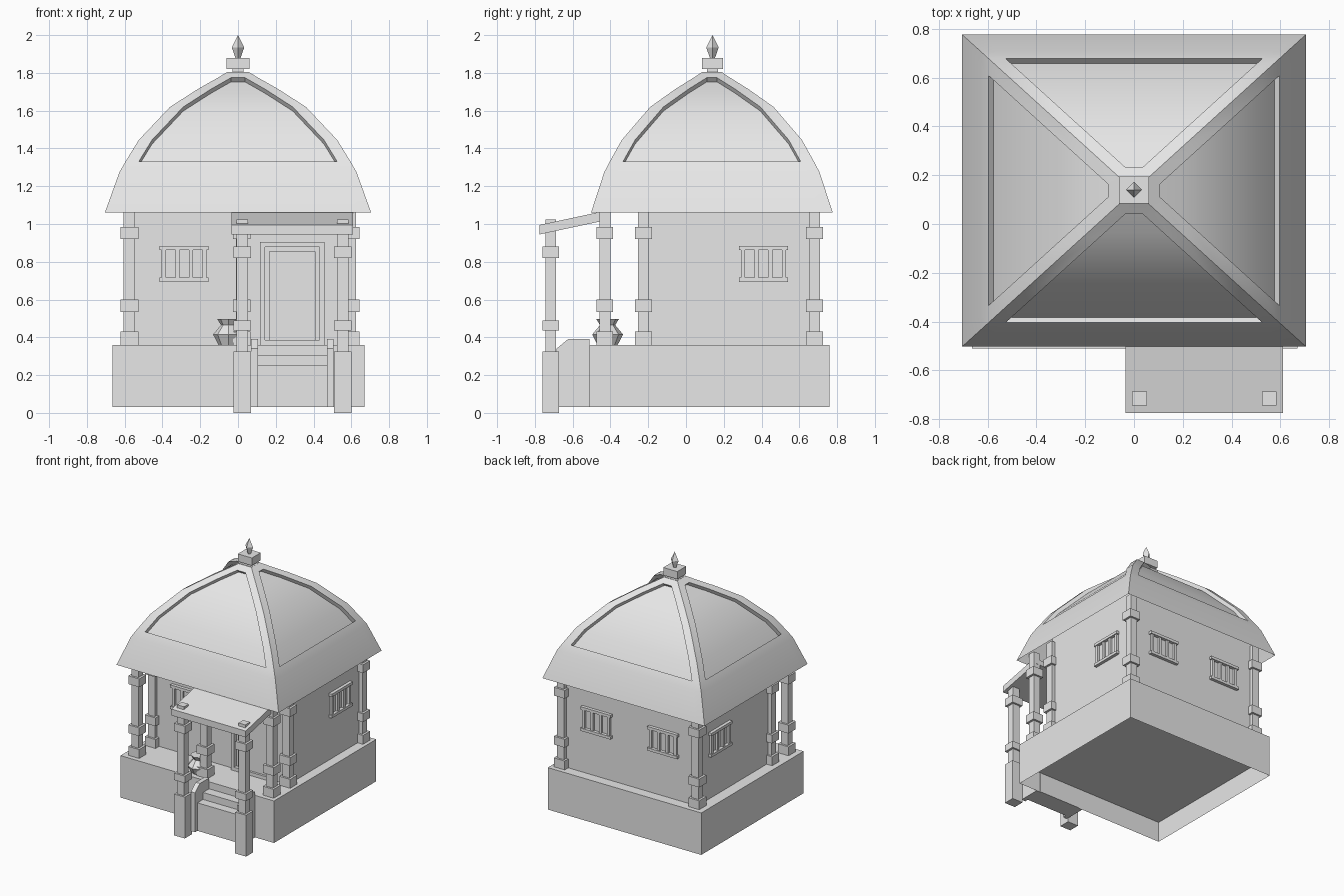
import bpy, bmesh, math
from mathutils import Vector, Matrix

default_cube = bpy.data.objects.get("Cube")
if default_cube:
    bpy.data.objects.remove(default_cube, do_unlink=True)

# One plain stone colour
stone = bpy.data.materials.new("pale_grey_stone")
stone.use_nodes = True
colour = (0.8, 0.8, 0.8, 1)
stone.diffuse_color = colour
stone.node_tree.nodes["Principled BSDF"].inputs["Base Color"].default_value = colour


def finish(name, bm, smooth=False, recalc=True):
    if recalc:
        bmesh.ops.recalc_face_normals(bm, faces=bm.faces)
    mesh = bpy.data.meshes.new(name)
    bm.to_mesh(mesh)
    bm.free()
    mesh.materials.append(stone)
    obj = bpy.data.objects.new(name, mesh)
    bpy.context.collection.objects.link(obj)
    if smooth:
        bpy.ops.object.select_all(action="DESELECT")
        obj.select_set(True)
        bpy.context.view_layer.objects.active = obj
        bpy.ops.object.shade_smooth_by_angle(angle=math.radians(25))
    return obj


def add_box(bm, x, y, z):
    """Box from three (low, high) ranges."""
    size = [r[1] - r[0] for r in (x, y, z)]
    mid = [(r[0] + r[1]) / 2 for r in (x, y, z)]
    matrix = Matrix.Translation(mid) @ Matrix.Diagonal((*size, 1))
    return bmesh.ops.create_cube(bm, size=1, matrix=matrix)["verts"]


def around(centre, half):
    return (centre - half, centre + half)


def box(name, x, y, z):
    bm = bmesh.new()
    add_box(bm, x, y, z)
    return finish(name, bm)


def prism(name, outline, x):
    """Extrude a (y, z) outline across an x range."""
    bm = bmesh.new()
    face = bm.faces.new([bm.verts.new((x[0], y, z)) for y, z in outline])
    made = bmesh.ops.extrude_face_region(bm, geom=[face])["geom"]
    verts = [g for g in made if isinstance(g, bmesh.types.BMVert)]
    bmesh.ops.translate(bm, verts=verts, vec=(x[1] - x[0], 0, 0))
    return finish(name, bm)


def lathe(name, centre, profile, sides):
    """Stack of rings given as (radius, z)."""
    bm = bmesh.new()
    for (r1, z1), (r2, z2) in zip(profile, profile[1:]):
        bmesh.ops.create_cone(
            bm, cap_ends=True, segments=sides, radius1=r1, radius2=r2, depth=z2 - z1,
            matrix=Matrix.Translation((*centre, (z1 + z2) / 2)))
    return finish(name, bm, recalc=False)


# Plinth: open underneath, with a floor slab inside
bm = bmesh.new()
add_box(bm, (-0.665, 0.67), (-0.51, 0.76), (0.03, 0.36))
bm.faces.ensure_lookup_table()
bottom = min(bm.faces, key=lambda f: f.calc_center_median().z)
bmesh.ops.delete(bm, geom=[bottom], context="FACES_ONLY")
finish("plinth", bm)
box("plinth_floor", (-0.66, 0.665), (-0.505, 0.755), (0.19, 0.2))

# Room
LEFT, RIGHT, FRONT, BACK = 0.595, -0.575, -0.225, 0.68
box("room_walls", (RIGHT, LEFT), (FRONT, BACK), (0.36, 1.2))


# Columns with square collars
def column(name, x, y, bottom, top, collars):
    bm = bmesh.new()
    add_box(bm, around(x, 0.03), around(y, 0.029), (bottom, top))
    for low, high in collars:
        add_box(bm, around(x, 0.047), around(y, 0.044), (low, high))
    finish(name, bm)


collars = [(0.36, 0.43), (0.535, 0.6), (0.92, 0.985)]
for row, y in (("veranda", -0.43), ("front", FRONT), ("back", BACK)):
    for side, x in (("right", RIGHT), ("left", LEFT)):
        column(f"{row}_{side}_column", x, y, 0.36, 1.12, collars)
column("veranda_middle_column", 0.02, -0.43, 0.36, 1.12, collars)
for side, x in (("right", 0.0225), ("left", 0.555)):
    column(f"porch_{side}_post", x, -0.716, 0.3, 1.025,
           [(0, 0.325), (0.435, 0.49), (0.82, 0.882)])

# Sloping porch roof
prism("porch_roof", [(-0.775, 0.945), (-0.775, 0.995), (-0.45, 1.065),
                     (-0.4, 1.065), (-0.4, 1.025)], (-0.035, 0.61))


# Barred windows, built facing -y and turned to their wall
def window(name, place, angle):
    bm = bmesh.new()
    for z in (0.705, 0.873):
        add_box(bm, around(0, 0.13), (-0.025, 0.01), around(z, 0.011))
    for i in range(4):
        add_box(bm, around((i - 1.5) * 0.072, 0.011), (-0.018, 0.01), (0.705, 0.873))
    turn = Matrix.Translation((*place, 0)) @ Matrix.Rotation(math.radians(angle), 4, "Z")
    bmesh.ops.transform(bm, matrix=turn, verts=bm.verts)
    finish(name, bm)


window("front_window", (-0.285, FRONT), 0)
window("left_window", (LEFT, 0.41), 90)
window("right_window", (RIGHT, 0.41), -90)
for side, x in (("right", -0.285), ("left", 0.295)):
    window(f"back_{side}_window", (x, BACK), 180)

# Door: frame around a set-back leaf
bm = bmesh.new()
for x in (0.13, 0.444):
    add_box(bm, around(x, 0.013), (FRONT - 0.03, FRONT + 0.01), (0.36, 0.905))
for z in ((0.36, 0.387), (0.878, 0.905)):
    add_box(bm, (0.143, 0.431), (FRONT - 0.03, FRONT + 0.01), z)
finish("door_frame", bm)
box("door_leaf", (0.165, 0.409), (FRONT - 0.012, FRONT + 0.01), (0.387, 0.855))

# Steps and their side walls
for name, y, top in (("lower_step", -0.655, 0.25), ("upper_step", -0.585, 0.305)):
    box(name, (0.1, 0.475), (y, -0.505), (0.03, top))
for side, x in (("right", 0.088), ("left", 0.488)):
    prism(f"stair_{side}_wall", [(-0.685, 0.03), (-0.685, 0.34), (-0.625, 0.39),
                                 (-0.51, 0.39), (-0.51, 0.03)], around(x, 0.018))

# Water pot on the veranda
lathe("water_pot", (-0.05, -0.415),
      [(0.053, 0.36), (0.082, 0.415), (0.04, 0.465), (0.06, 0.497)], 8)

# Main roof: four curved slopes, each with a sunken panel
HALF = Vector((0.705, 0.64))
MID_Y = 0.137
MARGIN = 0.07
levels = [(1, 1.06), (0.89, 1.275), (0.845, 1.33), (0.745, 1.445),
          (0.51, 1.62), (0.3, 1.715), (0.15, 1.775), (0.08, 1.805)]
bm = bmesh.new()
for turn in range(4):
    out, along = (HALF.y, HALF.x) if turn % 2 == 0 else (HALF.x, HALF.y)
    spin = Matrix.Translation((0, MID_Y, 0)) @ Matrix.Rotation(turn * math.pi / 2, 4, "Z")
    rows = []
    for i, (t, z) in enumerate(levels):
        edge = along * t
        inner = max(edge - MARGIN, 0.01)
        rows.append([bm.verts.new(spin @ Vector((x, -out * t, z)))
                     for x in (-edge, -inner, inner, edge)])
    panel = []
    for i in range(len(rows) - 1):
        for j in range(3):
            a, b = rows[i], rows[i + 1]
            face = bm.faces.new((a[j], a[j + 1], b[j + 1], b[j]))
            if j == 1 and 2 <= i <= len(rows) - 3:
                panel.append(face)
    made = bmesh.ops.extrude_face_region(bm, geom=panel)["geom"]
    sunk = [g for g in made if isinstance(g, bmesh.types.BMVert)]
    bmesh.ops.translate(bm, verts=sunk, vec=spin.to_3x3() @ Vector((0, 0.02, -0.022)))
    bmesh.ops.delete(bm, geom=[f for f in panel if f.is_valid], context="FACES_ONLY")
bmesh.ops.remove_doubles(bm, verts=bm.verts, dist=0.0005)
finish("main_roof", bm, smooth=True)

# Crown: cap, block and pointed finial
APEX_Y = 0.14
box("roof_cap", around(0, 0.056), around(APEX_Y, 0.05), (1.79, 1.806))
box("crown_neck", around(0, 0.03), around(APEX_Y, 0.03), (1.8, 1.83))
box("crown_block", around(0, 0.061), around(APEX_Y, 0.055), (1.82, 1.88))
lathe("finial", (0, APEX_Y), [(0.012, 1.875), (0.033, 1.935), (0, 2)], 4)
